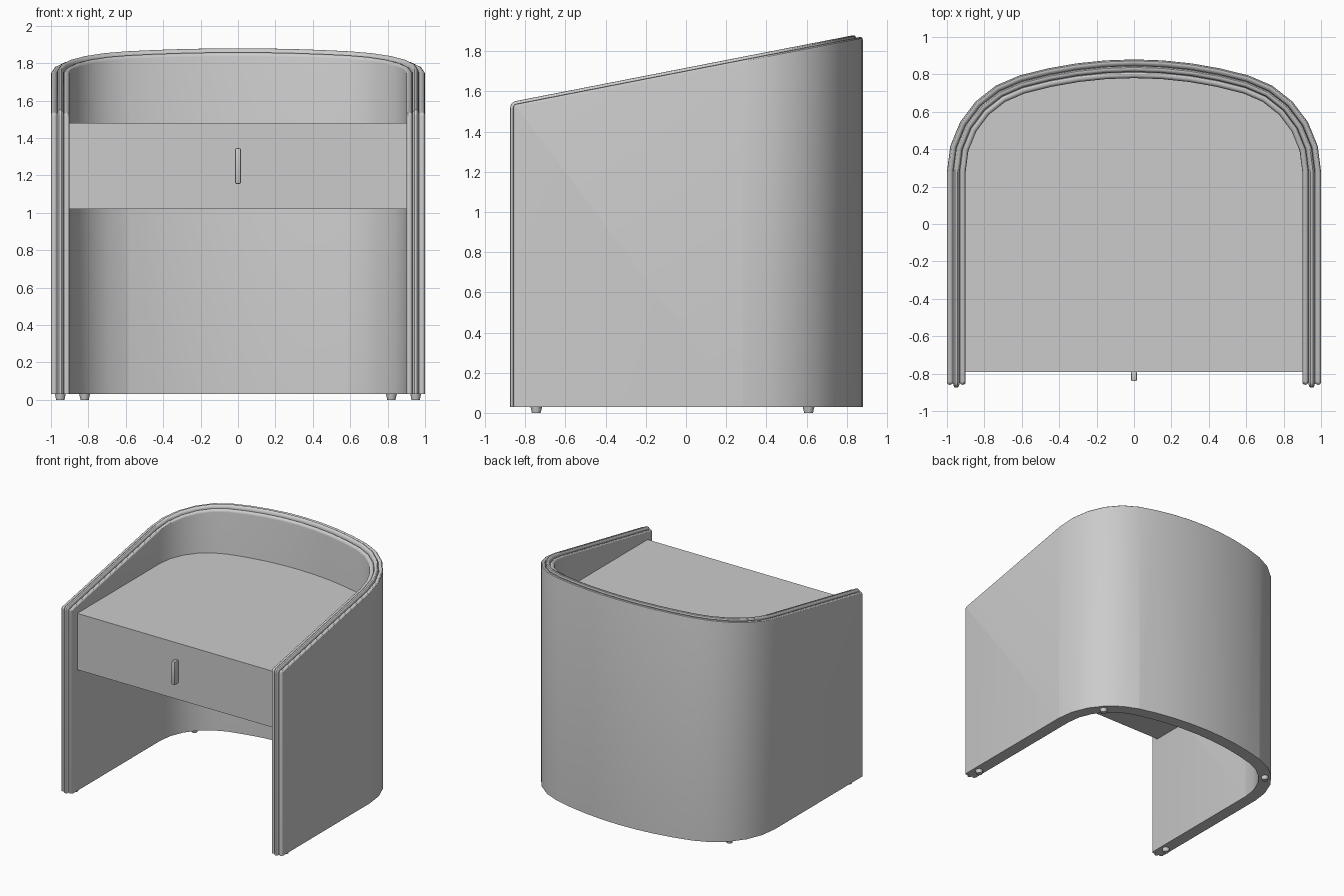
import bpy, bmesh, math

if "Cube" in bpy.data.objects:
    bpy.data.objects.remove(bpy.data.objects["Cube"])

BASE = 0.03
FRONT = -0.875
BACK_R, CORNER_R, CX, CY = 2.231, 0.535, 0.465, 0.28
TURN = math.atan2(CX, CY - (0.88 - BACK_R))      # angle where corner meets back curve


def top(y):
    return 1.717 + 0.195 * y


def finish(name, bm, angle=30):
    bmesh.ops.recalc_face_normals(bm, faces=bm.faces)
    me = bpy.data.meshes.new(name)
    bm.to_mesh(me)
    bm.free()
    ob = bpy.data.objects.new(name, me)
    bpy.context.collection.objects.link(ob)
    bpy.ops.object.select_all(action='DESELECT')
    ob.select_set(True)
    bpy.context.view_layer.objects.active = ob
    bpy.ops.object.shade_smooth_by_angle(angle=math.radians(angle))
    return ob


def box(name, x0, x1, y0, y1, z0, z1, bevel=0):
    bm = bmesh.new()
    bmesh.ops.create_cube(bm, size=1)
    for v in bm.verts:
        v.co = ((x0 + x1) / 2 + v.co.x * (x1 - x0),
                (y0 + y1) / 2 + v.co.y * (y1 - y0),
                (z0 + z1) / 2 + v.co.z * (z1 - z0))
    if bevel:
        bmesh.ops.bevel(bm, geom=bm.edges[:], offset=bevel, segments=2,
                        profile=0.5, affect='EDGES')
    return finish(name, bm)


# Plan curve of the shell's outer face: (x, y, inward normal x, y), right to left
half = []
for i in range(6):
    t = (math.pi / 2 - TURN) * i / 5
    c, s = math.cos(t), math.sin(t)
    half.append((CX + CORNER_R * c, CY + CORNER_R * s, -c, -s))
for i in range(1, 5):
    t = math.pi / 2 - TURN * (1 - i / 4)
    c, s = math.cos(t), math.sin(t)
    half.append((BACK_R * c, 0.88 - BACK_R + BACK_R * s, -c, -s))
plan = half + [(-x, y, -nx, ny) for x, y, nx, ny in half[-2::-1]]
seams = {0, 5, len(plan) - 6, len(plan) - 1}

# Front edge of the right arm: straight up, then a small rounded corner
fr = 0.035
cy, cz = FRONT + fr, top(FRONT + fr) - fr
arm = [(FRONT, BASE, -1, 0)]
for i in range(6):
    t = math.pi / 2 * i / 5
    c, s = math.cos(t), math.sin(t)
    arm.append((cy - fr * c, cz + fr * s, -c, s))

# Three-bead rim section: (depth through wall, height relative to crest)
rim_half = [(0, -.032), (.002, -.023), (.008, -.017), (.016, -.015), (.024, -.017),
            (.031, -.023), (.033, -.031), (.034, -.014), (.037, -.006), (.043, -.001)]
rim = rim_half + [(.05, 0)] + [(.1 - d, h) for d, h in rim_half[::-1]]

# Shell: rim swept around the open edge, with plain outer and inner walls
bm = bmesh.new()


def arm_rows(side):
    return [[bm.verts.new((side * (1 - d), y + ey * h, z + ez * h)) for d, h in rim]
            for y, z, ey, ez in arm]


arc_rows = [[bm.verts.new((x + nx * d, y + ny * d, top(y + ny * d) + h)) for d, h in rim]
            for x, y, nx, ny in plan]
right, left = arm_rows(1), arm_rows(-1)
rows = right + arc_rows + left[::-1]
for a, b in zip(rows, rows[1:]):
    for j in range(len(rim) - 1):
        bm.faces.new((a[j], a[j + 1], b[j + 1], b[j]))
feet_ring = []
for col, d in ((0, 0), (-1, 0.1)):
    low = [bm.verts.new((x + nx * d, y + ny * d, BASE)) for x, y, nx, ny in plan]
    feet_ring.append(low)
    for i in range(len(plan) - 1):
        bm.faces.new((low[i], low[i + 1], arc_rows[i + 1][col], arc_rows[i][col]))
    for rows_, k in ((right, 0), (left, -1)):
        bm.faces.new([r[col] for r in rows_] + [arc_rows[k][col], low[k]])
    for k in seams:
        bm.edges.get((low[k], arc_rows[k][col])).smooth = False
outer, inner = feet_ring
for i in range(len(plan) - 1):
    bm.faces.new((outer[i], outer[i + 1], inner[i + 1], inner[i]))
for rows_, k in ((right, 0), (left, -1)):
    bm.faces.new(rows_[0] + [inner[k], outer[k]])
finish("curved_shell", bm)

# Desk body filling the inside of the shell
bm = bmesh.new()
outline = [(0.9, -0.74)] + [(x + nx * .1, y + ny * .1) for x, y, nx, ny in plan] + [(-0.9, -0.74)]
face = bm.faces.new([bm.verts.new((x, y, 1.02)) for x, y in outline])
ext = bmesh.ops.extrude_face_region(bm, geom=[face], use_keep_orig=True)
for v in ext['geom']:
    if isinstance(v, bmesh.types.BMVert):
        v.co.z = 1.48
finish("desk_body", bm)

# Drawer front and its pull
box("drawer_front", -0.9, 0.9, -0.79, -0.74, 1.02, 1.48)
box("drawer_pull", -0.015, 0.015, -0.84, -0.788, 1.155, 1.345, 0.006)

# Small round feet
for x, y, label in ((0.95, -0.745, "front"), (0.82, 0.61, "back")):
    for side, hand in ((1, "right"), (-1, "left")):
        bm = bmesh.new()
        bmesh.ops.create_cone(bm, cap_ends=True, segments=16, radius1=0.022,
                              radius2=0.03, depth=0.035)
        bmesh.ops.translate(bm, verts=bm.verts, vec=(side * x, y, 0.0175))
        finish(f"{label}_{hand}_foot", bm)
